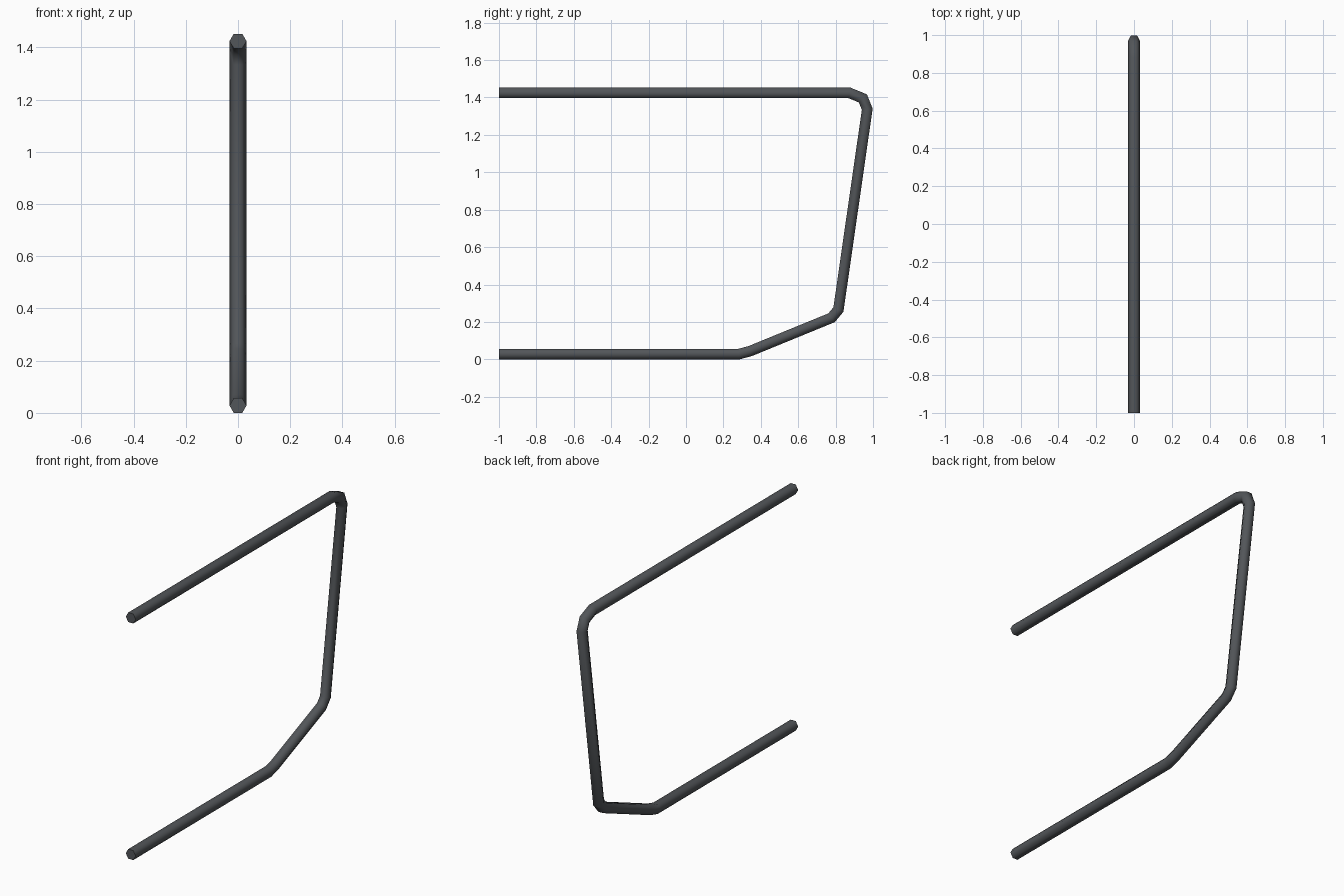
import bpy, bmesh, math
from mathutils import Vector

if "Cube" in bpy.data.objects:
    bpy.data.objects.remove(bpy.data.objects["Cube"])

R = 0.0325  # hexagon corner radius, corners pointing left and right
SIDES = 6

# Centre line of the bent pipe, as (y, z)
PATH = [Vector(p) for p in [
    (-1, 0.028), (0.283, 0.028), (0.343, 0.044), (0.778, 0.222), (0.815, 0.266),
    (0.969, 1.337), (0.946, 1.395), (0.875, 1.424), (-1, 1.424)]]

metal = bpy.data.materials.new("dark grey metal")
metal.diffuse_color = (0.085, 0.092, 0.1, 1)
metal.use_nodes = True
metal.node_tree.nodes["Principled BSDF"].inputs["Base Color"].default_value = metal.diffuse_color

# Sweep the hexagon along the path with mitred bends
bm = bmesh.new()
rings = []
for i, p in enumerate(PATH):
    a = (p - PATH[i - 1]).normalized() if i else (PATH[1] - p).normalized()
    b = (PATH[i + 1] - p).normalized() if i < len(PATH) - 1 else a
    t = (a + b).normalized()
    n = Vector((-t.y, t.x)) / t.dot(a)
    ring = []
    for k in range(SIDES):
        ang = 2 * math.pi * k / SIDES
        q = p + n * R * math.sin(ang)
        ring.append(bm.verts.new((R * math.cos(ang), q.x, q.y)))
    rings.append(ring)
for r0, r1 in zip(rings, rings[1:]):
    for k in range(SIDES):
        j = (k + 1) % SIDES
        bm.faces.new((r0[k], r0[j], r1[j], r1[k])).smooth = True

# Flat end caps with sharp rims
for ring in (rings[0], rings[-1]):
    cap = bm.faces.new(ring)
    for e in cap.edges:
        e.smooth = False
bmesh.ops.recalc_face_normals(bm, faces=bm.faces)

mesh = bpy.data.meshes.new("bent_pipe")
bm.to_mesh(mesh)
bm.free()
mesh.materials.append(metal)
bpy.context.collection.objects.link(bpy.data.objects.new("bent_pipe", mesh))
